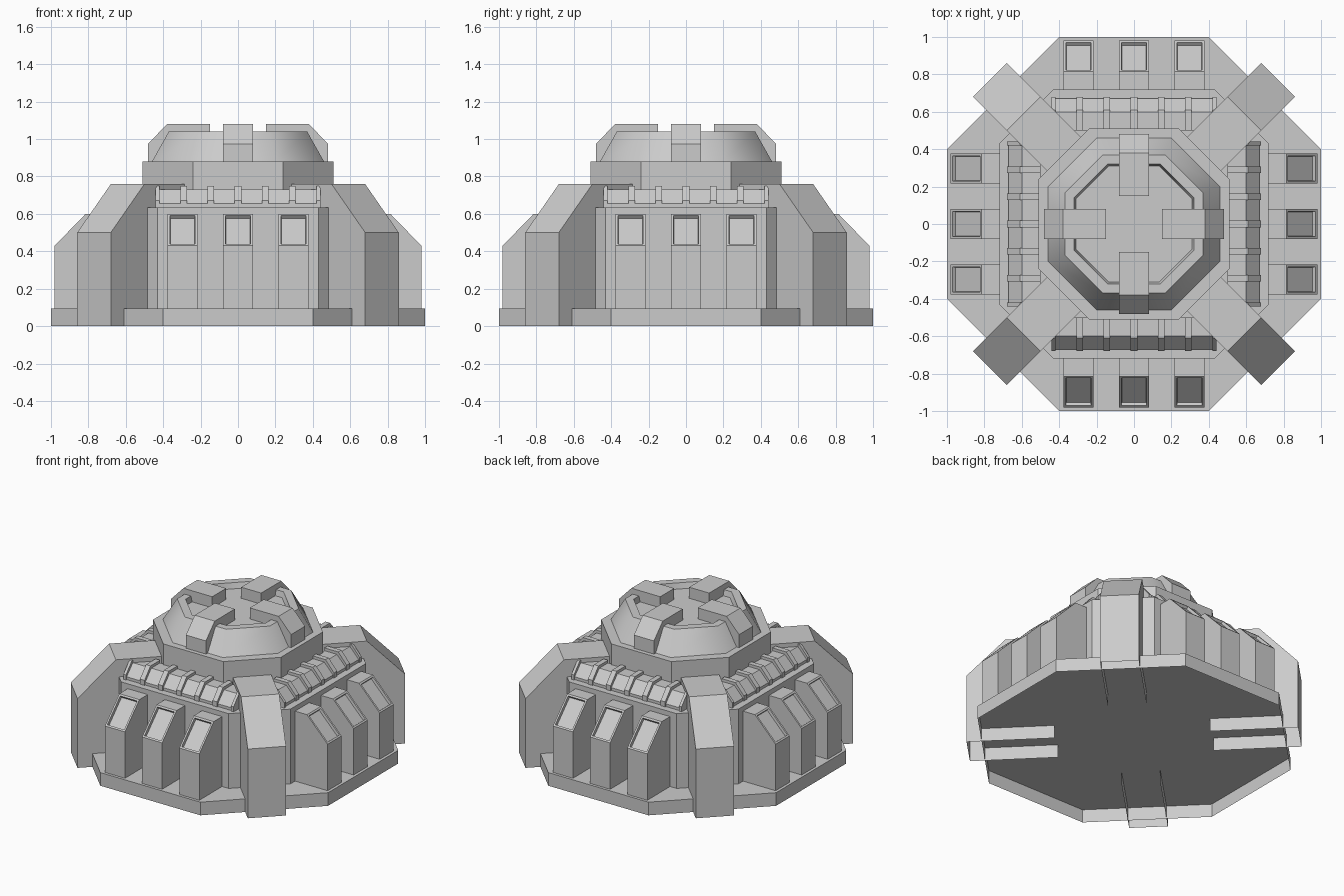
import bpy, bmesh
from math import sin, cos, radians
from mathutils import Vector

if "Cube" in bpy.data.objects:
    bpy.data.objects.remove(bpy.data.objects["Cube"])


def finish(name, bm, smooth=False):
    me = bpy.data.meshes.new(name)
    bm.normal_update()
    bm.to_mesh(me)
    bm.free()
    ob = bpy.data.objects.new(name, me)
    bpy.context.collection.objects.link(ob)
    if smooth:
        me.polygons.foreach_set("use_smooth", [True] * len(me.polygons))
        me.set_sharp_from_angle(angle=radians(50))
    return ob


def octagon_stack(name, rings, smooth=False):
    """Loft octagon rings (half width, half flat edge, z); cap the last, leave the bottom open."""
    bm = bmesh.new()
    loops = []
    for a, c, z in rings:
        pts = [(a, -c), (a, c), (c, a), (-c, a), (-a, c), (-a, -c), (-c, -a), (c, -a)]
        loops.append([bm.verts.new((x, y, z)) for x, y in pts])
    for lo, hi in zip(loops, loops[1:]):
        for i in range(8):
            j = (i + 1) % 8
            bm.faces.new((lo[i], lo[j], hi[j], hi[i]))
    bm.faces.new(loops[-1])
    return finish(name, bm, smooth)


def radial_prism(name, profile, width, angle, offset=0.0, open_edges=(), window_edge=None):
    """Extrude an (outward, z) profile sideways, turned to face the given angle."""
    d = Vector((cos(radians(angle)), sin(radians(angle)), 0))
    t = Vector((-d.y, d.x, 0))
    bm = bmesh.new()
    sides = []
    for s in (-0.5, 0.5):
        sides.append([bm.verts.new(d * r + t * (offset + s * width) + Vector((0, 0, z)))
                      for r, z in profile])
    a, b = sides
    bm.faces.new(a)
    bm.faces.new(b[::-1])
    n = len(profile)
    window = None
    for i in range(n):
        if i in open_edges:
            continue
        j = (i + 1) % n
        f = bm.faces.new((a[j], a[i], b[i], b[j]))
        if i == window_edge:
            window = f
    bmesh.ops.recalc_face_normals(bm, faces=bm.faces[:])
    if window:
        bmesh.ops.inset_region(bm, faces=[window], thickness=0.018)
        bmesh.ops.inset_region(bm, faces=[window], thickness=0.003, depth=-0.02)
    return finish(name, bm)


# Stacked octagonal body
octagon_stack("base_plinth", [(1.0, 0.4, 0), (1.0, 0.4, 0.095)])
octagon_stack("main_wall", [(0.72, 0.43, 0.095), (0.72, 0.43, 0.635)])
octagon_stack("upper_drum", [(0.51, 0.24, 0.635), (0.51, 0.24, 0.88)])
octagon_stack("dome", [(0.46, 0.2, 0.88), (0.37, 0.165, 1.04),
                       (0.32, 0.14, 1.04), (0.31, 0.135, 1.0)], smooth=True)

# Profiles as (outward, z)
fin = [(0.51, 0), (1.089, 0), (1.089, 0.5), (0.834, 0.76), (0.51, 0.76)]
pilaster = [(0.71, 0.095), (0.98, 0.095), (0.98, 0.43), (0.815, 0.6), (0.71, 0.6)]
beam = [(0.5, 0.635), (0.67, 0.635), (0.67, 0.655), (0.6, 0.73), (0.5, 0.73)]
rib = [(0.5, 0.635), (0.678, 0.635), (0.678, 0.672), (0.61, 0.75), (0.5, 0.75)]
block = [(0.15, 1.0), (0.15, 1.08), (0.38, 1.08), (0.48, 0.975), (0.48, 0.88), (0.4, 0.88)]

for k in range(4):
    face = 90 * k
    # Corner buttress, open underneath and at its hidden inner end
    radial_prism(f"corner_buttress_{k}", fin, 0.254, face + 45, open_edges=(0, 4))
    # Three pilasters with recessed sloping windows
    for i, off in enumerate((-0.297, 0, 0.297)):
        radial_prism(f"pilaster_{k}_{i}", pilaster, 0.16, face, off, window_edge=2)
    # Sloped roof beam with raised ribs
    radial_prism(f"roof_beam_{k}", beam, 0.87, face)
    for i, off in enumerate((-0.29, -0.145, 0, 0.145, 0.29)):
        radial_prism(f"roof_rib_{k}_{i}", rib, 0.036, face, off)
    for s in (-1, 1):
        radial_prism(f"roof_end_rib_{k}_{s}", rib, 0.02, face, 0.43 * s)
    # Clamp over the dome rim
    radial_prism(f"dome_clamp_{k}", block, 0.16, face)
